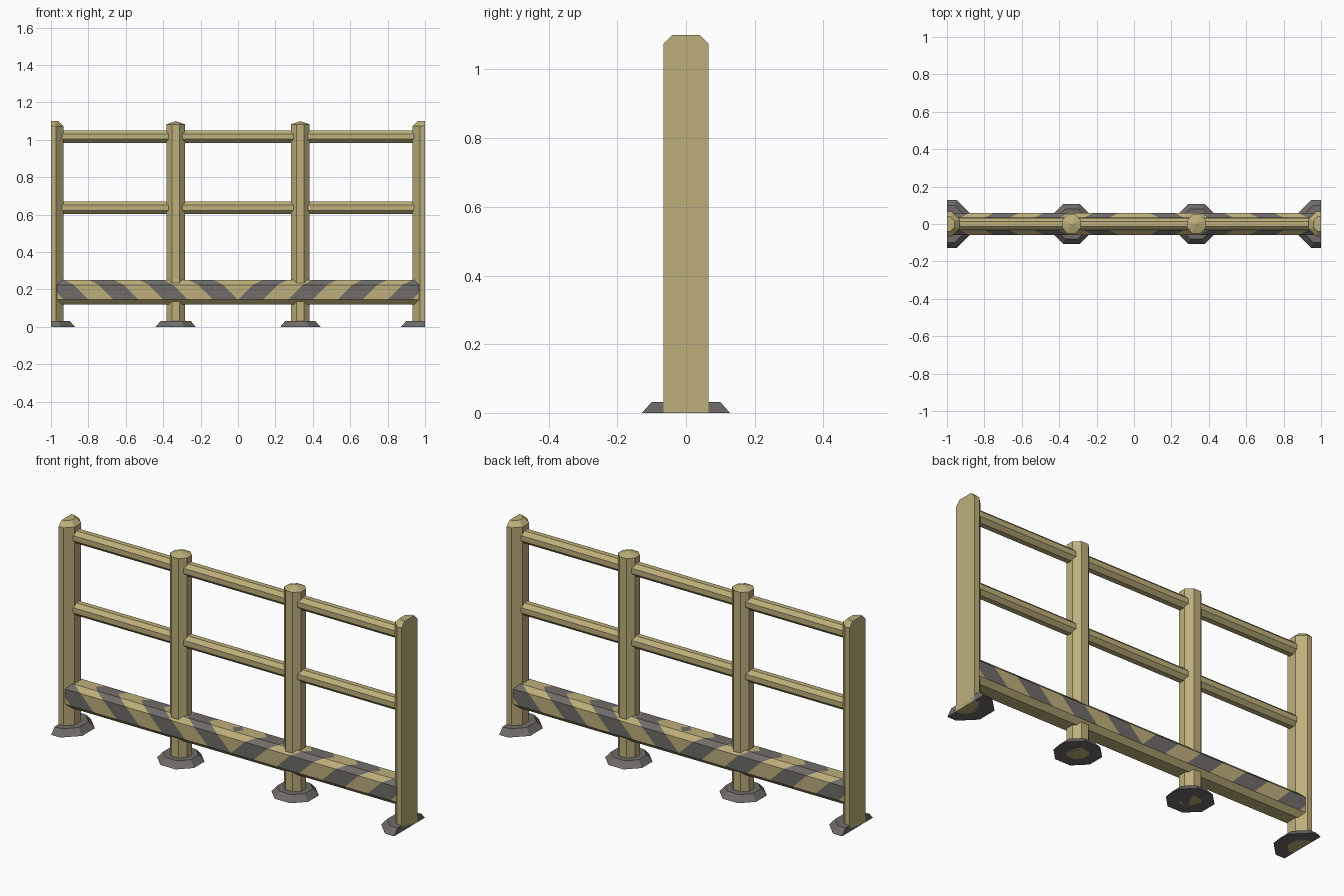
import bpy, bmesh
from math import cos, sin, pi, floor
from mathutils import Vector

cube = bpy.data.objects.get("Cube")
if cube:
    bpy.data.objects.remove(cube, do_unlink=True)


def material(name, rgb):
    m = bpy.data.materials.new(name)
    m.use_nodes = True
    m.diffuse_color = (*rgb, 1)
    m.node_tree.nodes["Principled BSDF"].inputs["Base Color"].default_value = (*rgb, 1)
    return m


TAN = material("pale yellow", (0.51, 0.43, 0.20))
GREY = material("dark grey", (0.16, 0.15, 0.14))


def finish(bm, name, mats):
    bmesh.ops.recalc_face_normals(bm, faces=bm.faces)
    mesh = bpy.data.meshes.new(name)
    bm.to_mesh(mesh)
    bm.free()
    for m in mats:
        mesh.materials.append(m)
    ob = bpy.data.objects.new(name, mesh)
    bpy.context.collection.objects.link(ob)
    return ob


def octagon(apothem):
    r = apothem / cos(pi / 8)
    return [(r * cos(pi / 8 + i * pi / 4), r * sin(pi / 8 + i * pi / 4)) for i in range(8)]


def loft(bm, rings):
    loops = [[bm.verts.new(p) for p in ring] for ring in rings]
    for a, b in zip(loops, loops[1:]):
        for i in range(len(a)):
            j = (i + 1) % len(a)
            bm.faces.new((a[i], a[j], b[j], b[i]))
    bm.faces.new(loops[0])
    bm.faces.new(loops[-1])


def column(name, x, profile, mat):
    """Stack octagons of (apothem, height), sliced flat at the fence ends."""
    bm = bmesh.new()
    loft(bm, [[(x + u, v, z) for u, v in octagon(a)] for a, z in profile])
    bmesh.ops.remove_doubles(bm, verts=bm.verts, dist=0.0005)
    if abs(x) > 0.9:
        side = 1 if x > 0 else -1
        cut = bmesh.ops.bisect_plane(
            bm, geom=bm.verts[:] + bm.edges[:] + bm.faces[:],
            plane_co=(side, 0, 0), plane_no=(side, 0, 0), clear_outer=True)
        edges = [g for g in cut["geom_cut"] if isinstance(g, bmesh.types.BMEdge)]
        bmesh.ops.contextual_create(bm, geom=edges)
    return finish(bm, name, [mat])


# Posts with caps, and their feet
END_POST = [(0.066, 0.0), (0.066, 1.075), (0.04, 1.10)]
MID_POST = [(0.05, 0.0), (0.05, 1.083), (0.0001, 1.10)]
END_FOOT = [(0.128, 0.0), (0.1, 0.032)]
MID_FOOT = [(0.107, 0.0), (0.08, 0.032)]
for label, x in (("right_end", -1), ("right_middle", -1 / 3),
                 ("left_middle", 1 / 3), ("left_end", 1)):
    end = abs(x) == 1
    column(label + "_post", x, END_POST if end else MID_POST, TAN)
    column(label + "_foot", x, END_FOOT if end else MID_FOOT, GREY)

# Hand rails
for label, z in (("top_rail", 1.017), ("middle_rail", 0.637)):
    bm = bmesh.new()
    loft(bm, [[(x, u, z + v) for u, v in octagon(0.033)] for x in (-0.99, 0.99)])
    finish(bm, label, [TAN])

# Kick board: one quarter, striped by slanted cuts, then mirrored
W = 0.133
section = [(0, 0.12), (0.035, 0.12), (0.06, 0.145), (0.06, 0.225), (0.035, 0.25), (0, 0.25)]
bm = bmesh.new()
a, b = ([bm.verts.new((x, y, z)) for y, z in section] for x in (0, 0.985))
for i in range(len(section) - 1):
    bm.faces.new((a[i], a[i + 1], b[i + 1], b[i]))
bm.faces.new(b)
slant = Vector((1, 1, -1))
offset = 0.085


def striped(face):
    return face.calc_center_median().z > 0.15 and abs(face.normal.x) < 0.5


bm.normal_update()
for k in range(-1, 9):
    faces = [f for f in bm.faces if striped(f)]
    edges = {e for f in faces for e in f.edges}
    verts = {v for f in faces for v in f.verts}
    bmesh.ops.bisect_plane(bm, geom=faces + list(edges) + list(verts),
                           plane_co=slant * ((k * W - offset) / 3), plane_no=slant)
    bm.normal_update()
for f in bm.faces:
    if striped(f):
        band = floor((f.calc_center_median().dot(slant) + offset) / W)
        f.material_index = 1 if band % 2 == 0 else 0
board = finish(bm, "kick_board", [TAN, GREY])
mirror = board.modifiers.new("mirror", "MIRROR")
mirror.use_axis = (True, True, False)
